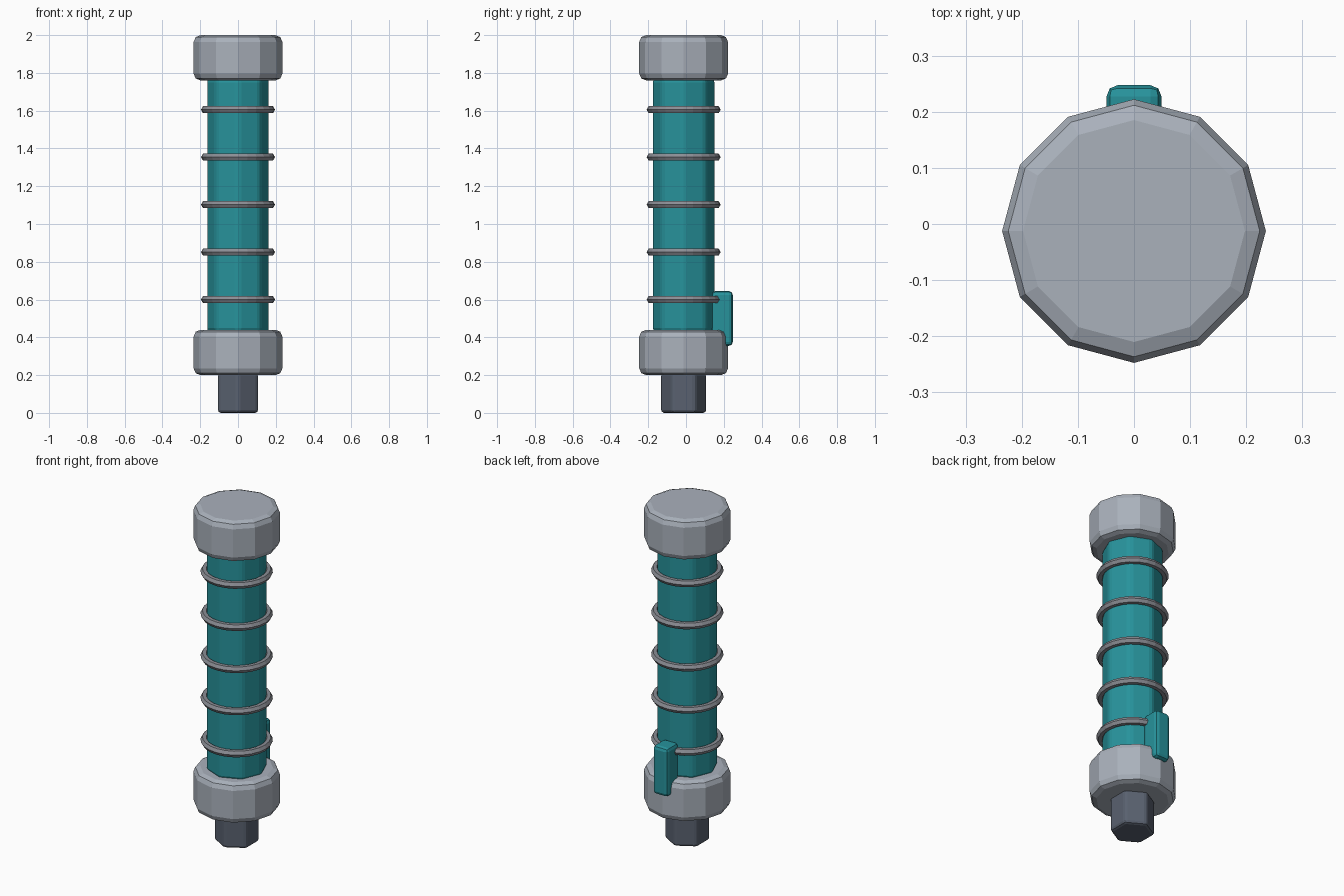
import bpy
import math

if "Cube" in bpy.data.objects:
    bpy.data.objects.remove(bpy.data.objects["Cube"])

CY = -0.0125  # the main axis sits slightly forward so the clip fits the bounds


def material(name, rgb):
    m = bpy.data.materials.new(name)
    m.diffuse_color = (*rgb, 1.0)
    m.use_nodes = True
    m.node_tree.nodes["Principled BSDF"].inputs["Base Color"].default_value = m.diffuse_color
    return m


TEAL = material("teal", (0.02, 0.29, 0.33))
STEEL = material("light_steel", (0.40, 0.44, 0.50))
WIRE = material("wire_steel", (0.26, 0.27, 0.30))
DARK = material("dark_steel", (0.10, 0.12, 0.16))


def finish(name, mat, bevel=0.0, segments=2):
    ob = bpy.context.object
    ob.name = name
    ob.data.materials.append(mat)
    if bevel:
        b = ob.modifiers.new("bevel", "BEVEL")
        b.width = bevel
        b.segments = segments
        b.limit_method = "ANGLE"
        b.angle_limit = math.radians(35)
    return ob


def prism(name, sides, radius, z0, z1, mat, bevel):
    bpy.ops.mesh.primitive_cylinder_add(
        vertices=sides, radius=radius, depth=z1 - z0,
        location=(0, CY, (z0 + z1) / 2))
    return finish(name, mat, bevel)


# drive stub, casing and end caps
prism("drive_stub", 6, 0.123, 0.0, 0.21, DARK, 0.016)
prism("casing", 8, 0.167, 0.43, 1.77, TEAL, 0.02)
prism("lower_cap", 12, 0.235, 0.20, 0.44, STEEL, 0.036)
prism("upper_cap", 12, 0.235, 1.76, 2.0, STEEL, 0.036)

# wire rings around the casing
for i in range(5):
    bpy.ops.mesh.primitive_torus_add(
        major_segments=24, minor_segments=6,
        major_radius=0.175, minor_radius=0.021,
        location=(0, CY, 0.60 + 0.2513 * i))
    finish(f"wire_ring_{i + 1}", WIRE)

# clip on the back of the casing
bpy.ops.mesh.primitive_cube_add(size=1, location=(0, 0.1915, 0.50))
clip = bpy.context.object
clip.scale = (0.098, 0.112, 0.29)
bpy.ops.object.transform_apply(location=False, rotation=False, scale=True)
finish("back_clip", TEAL, 0.02)
